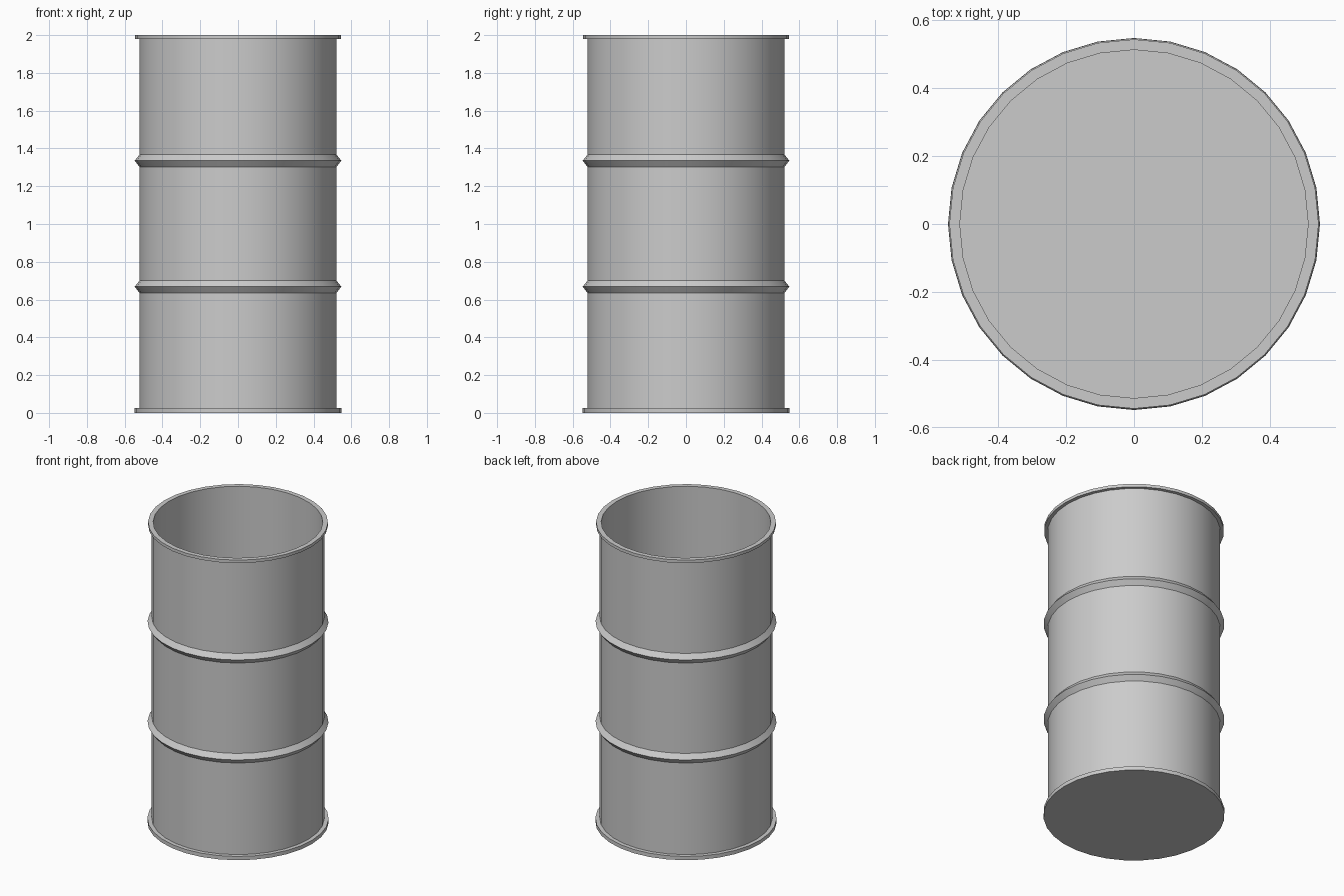
import bpy, bmesh, math

if "Cube" in bpy.data.objects:
    bpy.data.objects.remove(bpy.data.objects["Cube"])

SIDES = 32
BODY_R, INNER_R, RIB_R = 0.522, 0.513, 0.547


def rib(z):
    # V-shaped rolling hoop around the body
    return [(BODY_R, z - 0.032), (RIB_R, z), (BODY_R, z + 0.032)]


def lathe(name, profile):
    bm = bmesh.new()
    rings = []
    for r, z in profile:
        rings.append([bm.verts.new((r * math.cos(2 * math.pi * i / SIDES),
                                    r * math.sin(2 * math.pi * i / SIDES), z))
                      for i in range(SIDES)])
    for a, b in zip(rings, rings[1:]):
        for i in range(SIDES):
            j = (i + 1) % SIDES
            bm.faces.new((a[i], a[j], b[j], b[i]))
    # underside and inner floor
    bm.faces.new(rings[0][::-1])
    bm.faces.new(rings[-1])
    bmesh.ops.recalc_face_normals(bm, faces=bm.faces)
    mesh = bpy.data.meshes.new(name)
    bm.to_mesh(mesh)
    bm.free()
    obj = bpy.data.objects.new(name, mesh)
    bpy.context.collection.objects.link(obj)
    bpy.context.view_layer.objects.active = obj
    obj.select_set(True)
    bpy.ops.object.shade_smooth_by_angle(angle=math.radians(30))
    obj.select_set(False)
    return obj


# Open drum: foot rim, body with two hoops, top lip, inner wall and floor
profile = [(0.548, 0.0), (0.548, 0.025), (BODY_R, 0.025)]
profile += rib(0.668) + rib(1.335)
profile += [(BODY_R, 1.98), (0.544, 1.98), (0.544, 2.0),
            (INNER_R, 2.0), (INNER_R, 0.02)]
lathe("drum", profile)
